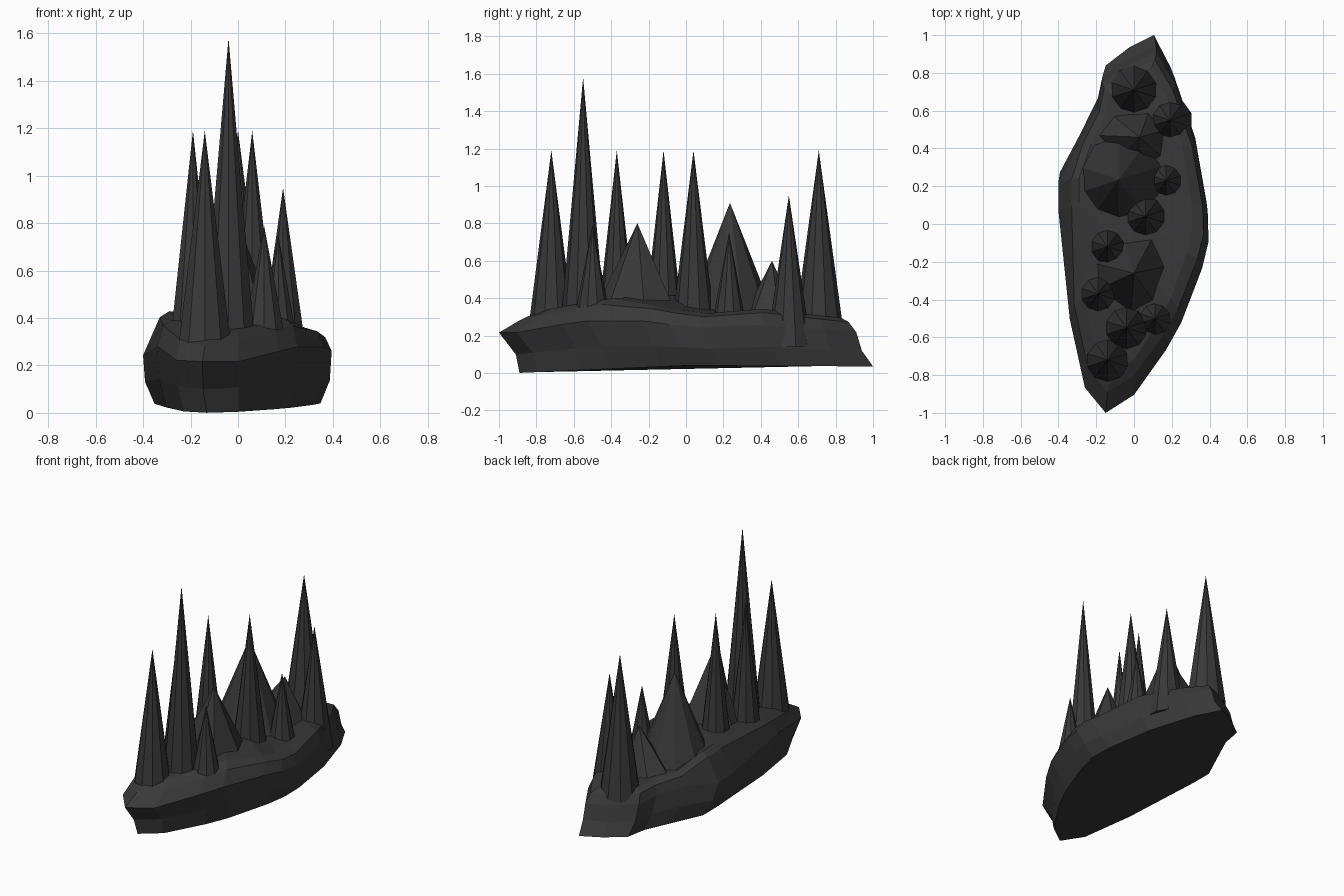
import bpy, bmesh, math

if "Cube" in bpy.data.objects:
    bpy.data.objects.remove(bpy.data.objects["Cube"])

mat = bpy.data.materials.new("dark_stone")
mat.diffuse_color = (0.04, 0.04, 0.04, 1)
mat.use_nodes = True
mat.node_tree.nodes["Principled BSDF"].inputs["Base Color"].default_value = mat.diffuse_color


def finish(bm, name):
    bmesh.ops.recalc_face_normals(bm, faces=bm.faces)
    me = bpy.data.meshes.new(name)
    bm.to_mesh(me)
    bm.free()
    ob = bpy.data.objects.new(name, me)
    bpy.context.collection.objects.link(ob)
    me.materials.append(mat)
    return ob


def lerp_table(table, t):
    if t <= table[0][0]:
        return table[0][1]
    for (a, u), (b, v) in zip(table, table[1:]):
        if t <= b:
            return u + (v - u) * (t - a) / (b - a)
    return table[-1][1]


# rock base: the plan outline, stacked in rings that lean and taper
outline = [(-0.15, -1.0), (0, -0.9), (0.17, -0.65), (0.25, -0.5), (0.36, -0.2),
           (0.395, -0.05), (0.39, 0.12), (0.33, 0.48), (0.22, 0.82), (0.12, 1.0),
           (-0.03, 0.93), (-0.17, 0.83), (-0.20, 0.68), (-0.29, 0.5),
           (-0.40, 0.28), (-0.40, 0.12), (-0.34, -0.48), (-0.26, -0.86)]
floor_z = [(-0.9, 0.0), (0.0, 0.04), (1.0, 0.035)]
top_z = [(-0.9, 0.30), (-0.65, 0.36), (-0.4, 0.40), (-0.2, 0.37), (0, 0.33),
         (0.2, 0.31), (0.45, 0.35), (0.6, 0.32), (0.87, 0.29)]
# each ring: width scale, front y, back y, height fraction
rings = [(0.88, -0.89, 1.0, 0.0), (0.98, -0.91, 0.94, 0.33), (1.0, -1.0, 0.91, 0.72),
         (0.93, -0.89, 0.87, 0.93), (0.78, -0.80, 0.83, 1.0)]

bm = bmesh.new()
loops = []
for level, (sx, y0, y1, f) in enumerate(rings):
    loop = []
    for x, y in outline:
        px, py = x * sx, y0 + (y + 1) / 2 * (y1 - y0)
        lo, hi = lerp_table(floor_z, py), lerp_table(top_z, py)
        # raised lip on the left flank
        if level >= 3 and x < -0.35:
            hi += 0.11
            px = -0.33 if level == 3 else -0.29
        loop.append(bm.verts.new((px, py, lo + (hi - lo) * f)))
    loops.append(loop)
n = len(outline)
for a, b in zip(loops, loops[1:]):
    for i in range(n):
        j = (i + 1) % n
        bm.faces.new((a[i], a[j], b[j], b[i]))
bm.faces.new(loops[0][::-1])

# plateau: strips between facing points of the top ring
top = loops[-1]
for i in range(n // 2):
    a, b = top[i], top[i + 1]
    c, d = top[(n - i - 1) % n], top[(n - i) % n]
    bm.faces.new([v for k, v in enumerate((a, b, c, d)) if v not in (a, b, c, d)[:k]])
finish(bm, "rock_base")


def spike(name, x, y, r, base, tip, sides=10):
    bm = bmesh.new()
    bmesh.ops.create_cone(bm, cap_ends=True, segments=sides, radius1=r, radius2=0,
                          depth=tip - base)
    bmesh.ops.remove_doubles(bm, verts=bm.verts, dist=1e-5)
    finish(bm, name).location = (x, y, (tip + base) / 2)


# slender spikes: x, y, radius, base height, tip height
spikes = [(-0.14, -0.72, 0.12, 0.26, 1.19), (-0.04, -0.55, 0.12, 0.26, 1.58),
          (-0.19, -0.37, 0.105, 0.26, 1.19), (0.11, -0.50, 0.11, 0.23, 0.79),
          (-0.14, -0.12, 0.105, 0.26, 1.19), (0.06, 0.04, 0.115, 0.26, 1.19),
          (0.17, 0.23, 0.088, 0.28, 0.75), (0.19, 0.55, 0.12, 0.14, 0.95),
          (0.0, 0.71, 0.13, 0.24, 1.19)]
for i, s in enumerate(spikes):
    spike(f"spike_{i + 1}", *s)
# broad mound with its tip near the middle
spike("broad_spike", -0.08, 0.235, 0.24, 0.30, 0.91)


def crag(name, apex, foot):
    bm = bmesh.new()
    tip = bm.verts.new(apex)
    ring = [bm.verts.new(p) for p in foot]
    for i in range(len(ring)):
        bm.faces.new((ring[i], ring[(i + 1) % len(ring)], tip))
    bm.faces.new(ring[::-1])
    finish(bm, name)


# uneven crags among the spikes
crag("middle_crag", (0.0, -0.26, 0.8),
     [(x, y, 0.31) for x, y in [(-0.02, -0.5), (0.12, -0.43), (0.19, -0.22),
                                (0.11, -0.05), (-0.06, -0.06), (-0.24, -0.2), (-0.22, -0.36)]])
crag("rear_crag", (0.03, 0.46, 0.6),
     [(x, y, 0.29) for x, y in [(0.05, 0.30), (0.15, 0.35), (0.18, 0.5),
                                (0.08, 0.6), (-0.12, 0.58), (-0.22, 0.47), (-0.1, 0.33)]])
